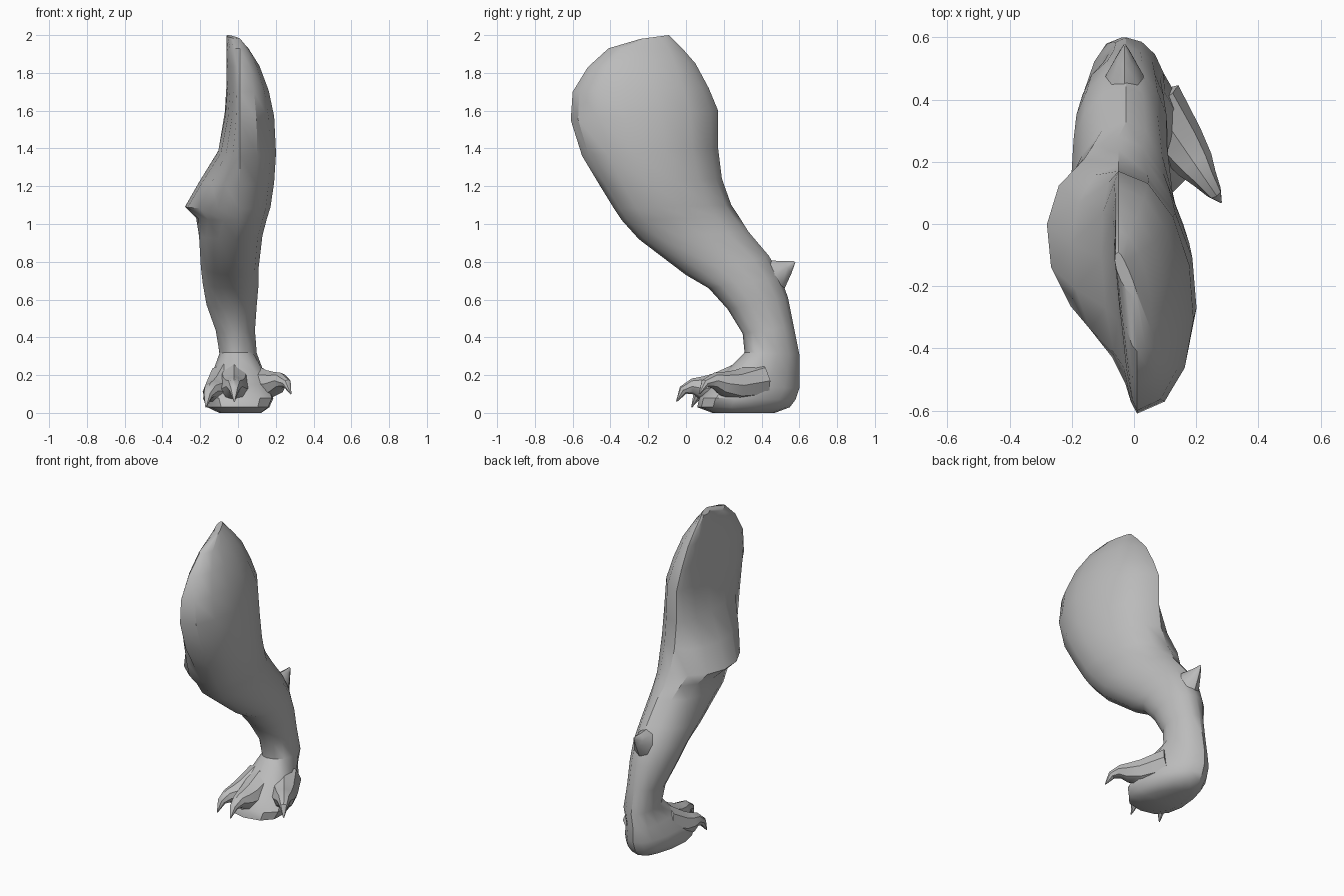
import bpy, bmesh, math
from mathutils import Vector

cube = bpy.data.objects.get("Cube")
if cube:
    bpy.data.objects.remove(cube, do_unlink=True)

GREY = (0.5, 0.5, 0.5, 1)
skin = bpy.data.materials.new("grey_skin")
skin.use_nodes = True
skin.diffuse_color = GREY
skin.node_tree.nodes["Principled BSDF"].inputs["Base Color"].default_value = GREY


def loft(name, rings, angle):
    """Skin a list of equal rings, close both ends and shade by angle."""
    bm = bmesh.new()
    loops = [[bm.verts.new(p) for p in ring] for ring in rings]
    count = len(loops[0])
    for low, high in zip(loops, loops[1:]):
        for i in range(count):
            j = (i + 1) % count
            bm.faces.new((low[i], low[j], high[j], high[i]))
    bm.faces.new(loops[0])
    bm.faces.new(loops[-1])
    bmesh.ops.recalc_face_normals(bm, faces=bm.faces)
    mesh = bpy.data.meshes.new(name)
    bm.to_mesh(mesh)
    bm.free()
    obj = bpy.data.objects.new(name, mesh)
    bpy.context.collection.objects.link(obj)
    mesh.materials.append(skin)
    bpy.ops.object.select_all(action="DESELECT")
    obj.select_set(True)
    bpy.context.view_layer.objects.active = obj
    bpy.ops.object.shade_smooth_by_angle(angle=math.radians(angle))


def section(front, back, inner, outer, lean, power, taper):
    """Slanted oval from a front point to a back point, each (y, z).
    Lean shifts the back sideways, taper narrows it."""
    ring = []
    sides = 14
    ridge = -0.02
    start, end = Vector(front), Vector(back)
    for i in range(sides):
        angle = math.tau * i / sides
        c, s = math.cos(angle), math.sin(angle)
        t = (1 - math.copysign(abs(c) ** power, c)) / 2
        reach = (outer - ridge) if s > 0 else (ridge - inner)
        reach *= 1 + taper * (0.5 - t)
        x = ridge + lean * (t - 0.5) + reach * math.copysign(abs(s) ** power, s)
        y, z = start.lerp(end, t)
        ring.append((x, y, z))
    return ring


def tube(name, path, flat=1.0):
    """Tapered limb through (point, radius) pairs."""
    sides = 8
    pts = [Vector(point) for point, radius in path]
    rings = []
    for i, (point, radius) in enumerate(path):
        along = (pts[min(i + 1, len(pts) - 1)] - pts[max(i - 1, 0)]).normalized()
        side = along.cross(Vector((0, 0, 1))).normalized()
        up = side.cross(along)
        ring = []
        for k in range(sides):
            angle = math.tau * k / sides
            offset = flat * side * math.cos(angle) + up * math.sin(angle)
            ring.append(pts[i] + radius * offset)
        rings.append(ring)
    loft(name, rings, 40)


# Thigh, flat on its inner side with a flared lower flap
thigh = [
    ((-.24, 1.98), (-.09, 2), -.05, -.01),
    ((-.41, 1.93), (-.02, 1.93), -.05, .05),
    ((-.52, 1.83), (.05, 1.85), -.05, .11),
    ((-.6, 1.7), (.12, 1.72), -.05, .16),
    ((-.61, 1.55), (.17, 1.6), -.06, .19),
    ((-.55, 1.36), (.17, 1.4), -.1, .2),
    ((-.46, 1.21), (.19, 1.24), -.2, .19),
    ((-.38, 1.08), (.24, 1.1), -.28, .17),
    ((-.34, 1.02), (.28, 1.04), -.22, .15),
]

# Shin and ankle
shin = [
    ((-.25, .92), (.33, .96), -.21, .13),
    ((0, .73), (.44, .83), -.2, .11),
    ((.12, .66), (.5, .72), -.19, .11),
    ((.22, .55), (.54, .61), -.17, .1),
    ((.3, .42), (.57, .46), -.12, .09),
    ((.31, .32), (.6, .31), -.1, .1),
]

# Paw, squarer and narrowing towards the heel
paw = [
    ((.22, .23), (.6, .21), -.13, .12),
    ((.14, .15), (.6, .13), -.17, .15),
    ((.07, .08), (.58, .07), -.18, .17),
    ((.06, .03), (.55, .03), -.16, .15),
    ((.14, 0), (.47, 0), -.1, .11),
]

rings = [section(*row, lean=-0.06, power=1, taper=0) for row in thigh]
rings += [section(*row, lean=-0.01, power=1, taper=0.1) for row in shin]
rings += [section(*row, lean=-0.04, power=0.88, taper=0.65) for row in paw]
loft("leg", rings, 35)

# Toes with hooked claws: start, tip and lift, with an outline shared by all
toes = {
    "inner": ((-.06, .32), (-.17, .03), -.03),
    "middle": ((-.02, .3), (-.02, -.05), 0),
    "outer": ((.06, .39), (.28, .07), .04),
}
outline = [(0, .17, .1), (.4, .13, .08), (.62, .13, .063),
           (.76, .14, .042), (.9, .12, .025), (1, .06, .003)]
for name, (start, tip, lift) in toes.items():
    root, end = Vector(start), Vector(tip)
    path = []
    for t, height, radius in outline:
        path.append(((*root.lerp(end, t), height + lift * t), radius))
    tube(name + "_toe", path)

# Spur behind the shin
spur = [(.4, .69, .125), (.48, .735, .085), (.535, .77, .04), (.575, .8, .006)]
tube("heel_spur", [((-0.03, y, z), radius) for y, z, radius in spur], flat=0.7)
